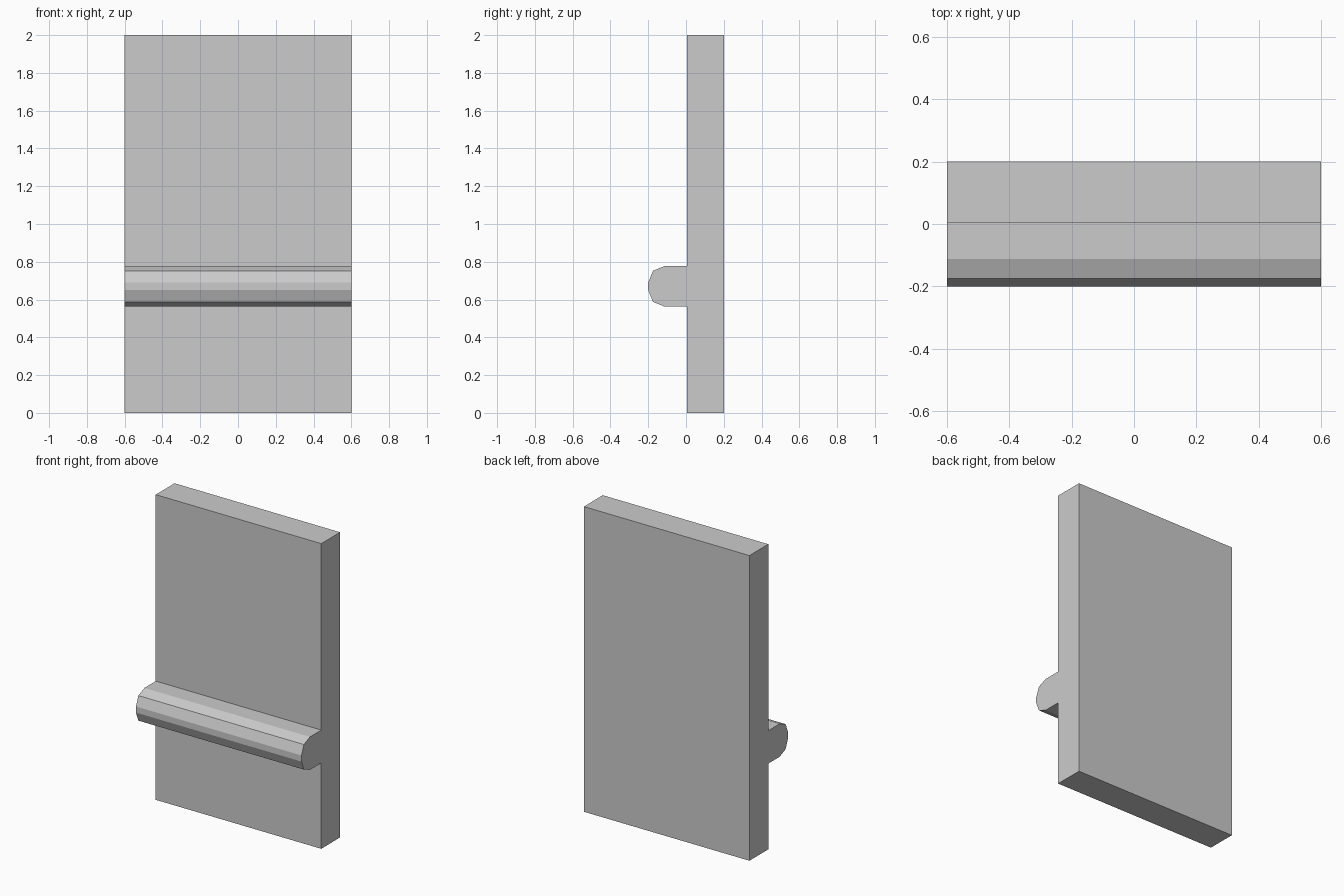
import bpy, bmesh

if "Cube" in bpy.data.objects:
    bpy.data.objects.remove(bpy.data.objects["Cube"])

HALF_WIDTH = 0.6


def extrude_profile(name, profile):
    """Extrude a closed (y, z) outline along x, centred on x = 0."""
    bm = bmesh.new()
    face = bm.faces.new([bm.verts.new((-HALF_WIDTH, y, z)) for y, z in profile])
    result = bmesh.ops.extrude_face_region(bm, geom=[face], use_keep_orig=True)
    moved = [v for v in result["geom"] if isinstance(v, bmesh.types.BMVert)]
    bmesh.ops.translate(bm, vec=(2 * HALF_WIDTH, 0, 0), verts=moved)
    bmesh.ops.recalc_face_normals(bm, faces=bm.faces)
    mesh = bpy.data.meshes.new(name)
    bm.to_mesh(mesh)
    bm.free()
    obj = bpy.data.objects.new(name, mesh)
    bpy.context.collection.objects.link(obj)
    return obj


# Flat upright wall panel
WALL_FRONT = 0.005
extrude_profile("wall_panel", [(WALL_FRONT, 0), (0.2, 0), (0.2, 2), (WALL_FRONT, 2)])

# Rounded rail: upper half of the outline, mirrored about its mid height
RAIL_Z = 0.67
upper = [(WALL_FRONT, 0.108), (-0.112, 0.108), (-0.175, 0.082), (-0.2, 0.02)]
outline = [(y, RAIL_Z + h) for y, h in upper]
outline += [(y, RAIL_Z - h) for y, h in reversed(upper)]
extrude_profile("chair_rail", outline)
